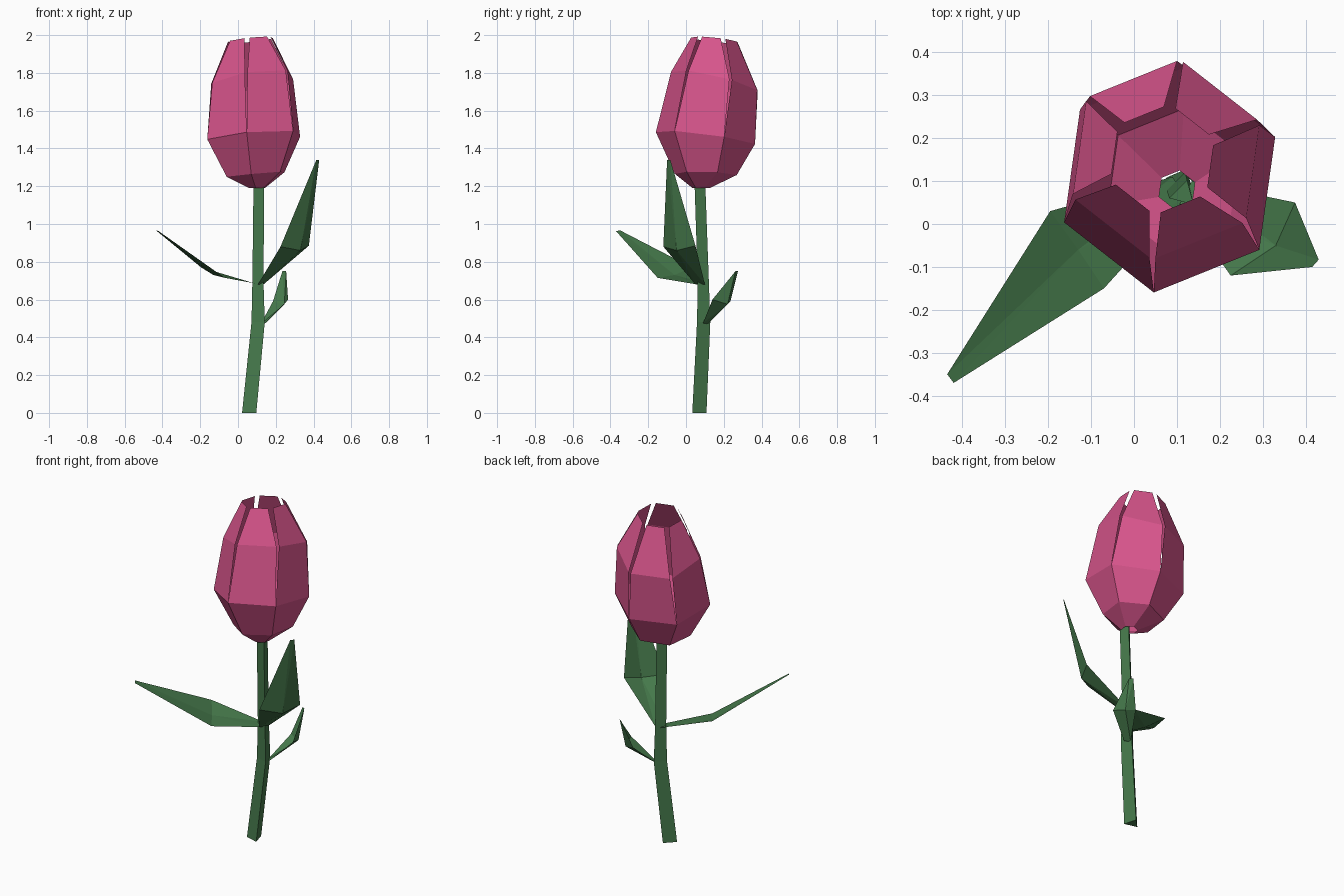
import bpy
from math import cos, sin, radians
from mathutils import Vector

if "Cube" in bpy.data.objects:
    bpy.data.objects.remove(bpy.data.objects["Cube"])


def material(name, rgb):
    m = bpy.data.materials.new(name)
    m.diffuse_color = (*rgb, 1)
    m.use_nodes = True
    m.node_tree.nodes["Principled BSDF"].inputs["Base Color"].default_value = m.diffuse_color
    return m


PINK = material("petal_pink", (0.68, 0.09, 0.26))
GREEN = material("leaf_green", (0.06, 0.19, 0.07))


def make(name, verts, faces, mat):
    me = bpy.data.meshes.new(name)
    me.from_pydata([tuple(v) for v in verts], [], faces)
    me.materials.append(mat)
    ob = bpy.data.objects.new(name, me)
    bpy.context.collection.objects.link(ob)
    return ob


# Stem: three-sided, slightly bent
path = [(0.065, 0.065, 0, 0.045), (0.112, 0.088, 0.48, 0.042),
        (0.11, 0.087, 0.70, 0.035), (0.115, 0.069, 1.22, 0.034)]
verts, faces = [], [(2, 1, 0), (9, 10, 11)]
for x, y, z, r in path:
    for k in range(3):
        a = radians(-45 + 120 * k)
        verts.append((x + r * cos(a), y + r * sin(a), z))
for i in range(len(path) - 1):
    for k in range(3):
        a, b = 3 * i + k, 3 * i + (k + 1) % 3
        faces.append((a, b, b + 3, a + 3))
make("stem", verts, faces, GREEN)

# Flower head: leaning rings (centre, radius, tilt in x, tilt in y, petal width)
rings = [((0.10, 0.08, 1.19), 0.045, 0.00, 0.00, 1.0),
         ((0.093, 0.105, 1.262), 0.165, 0.09, -0.03, 1.0),
         ((0.083, 0.103, 1.455), 0.265, 0.08, -0.13, 1.0),
         ((0.075, 0.150, 1.755), 0.235, 0.14, -0.23, 0.93),
         ((0.066, 0.150, 1.975), 0.130, 0.10, -0.10, 0.76)]


def ring_point(ring, angle):
    (cx, cy, cz), r, tx, ty, _ = ring
    dx, dy = r * cos(radians(angle)), r * sin(radians(angle))
    return Vector((cx + dx, cy + dy, min(2.0, cz + tx * dx + ty * dy)))


for k in range(6):
    a0 = 22 + 60 * k
    verts = []
    for ring in rings:
        p, q = ring_point(ring, a0), ring_point(ring, a0 + 60)
        mid, w = (p + q) / 2, ring[4]
        verts += [mid + (p - mid) * w, mid + (q - mid) * w]
    faces = [(2 * i, 2 * i + 1, 2 * i + 3, 2 * i + 2) for i in range(len(rings) - 1)]
    make(f"petal_{k + 1}", verts, faces, PINK)


# Leaves: narrow base, wide folded middle, narrow tip
def leaf(name, base, middle, tip):
    faces = [(0, 3, 2), (0, 1, 3), (1, 4, 3), (2, 3, 5), (3, 6, 5), (3, 4, 6)]
    make(name, base + middle + tip, faces, GREEN)


leaf("right_leaf",
     [(0.105, 0.05, 0.68), (0.135, 0.10, 0.68)],
     [(0.225, -0.12, 0.88), (0.33, -0.05, 0.86), (0.375, 0.05, 0.885)],
     [(0.415, -0.10, 1.34), (0.43, -0.083, 1.34)])
leaf("left_leaf",
     [(0.09, 0.11, 0.685), (0.12, 0.06, 0.68)],
     [(-0.195, 0.03, 0.77), (-0.13, -0.06, 0.73), (-0.07, -0.15, 0.715)],
     [(-0.435, -0.35, 0.967), (-0.42, -0.37, 0.962)])
leaf("small_leaf",
     [(0.12, 0.115, 0.47), (0.145, 0.09, 0.475)],
     [(0.185, 0.235, 0.59), (0.245, 0.22, 0.575), (0.265, 0.14, 0.60)],
     [(0.235, 0.275, 0.75), (0.255, 0.262, 0.75)])
